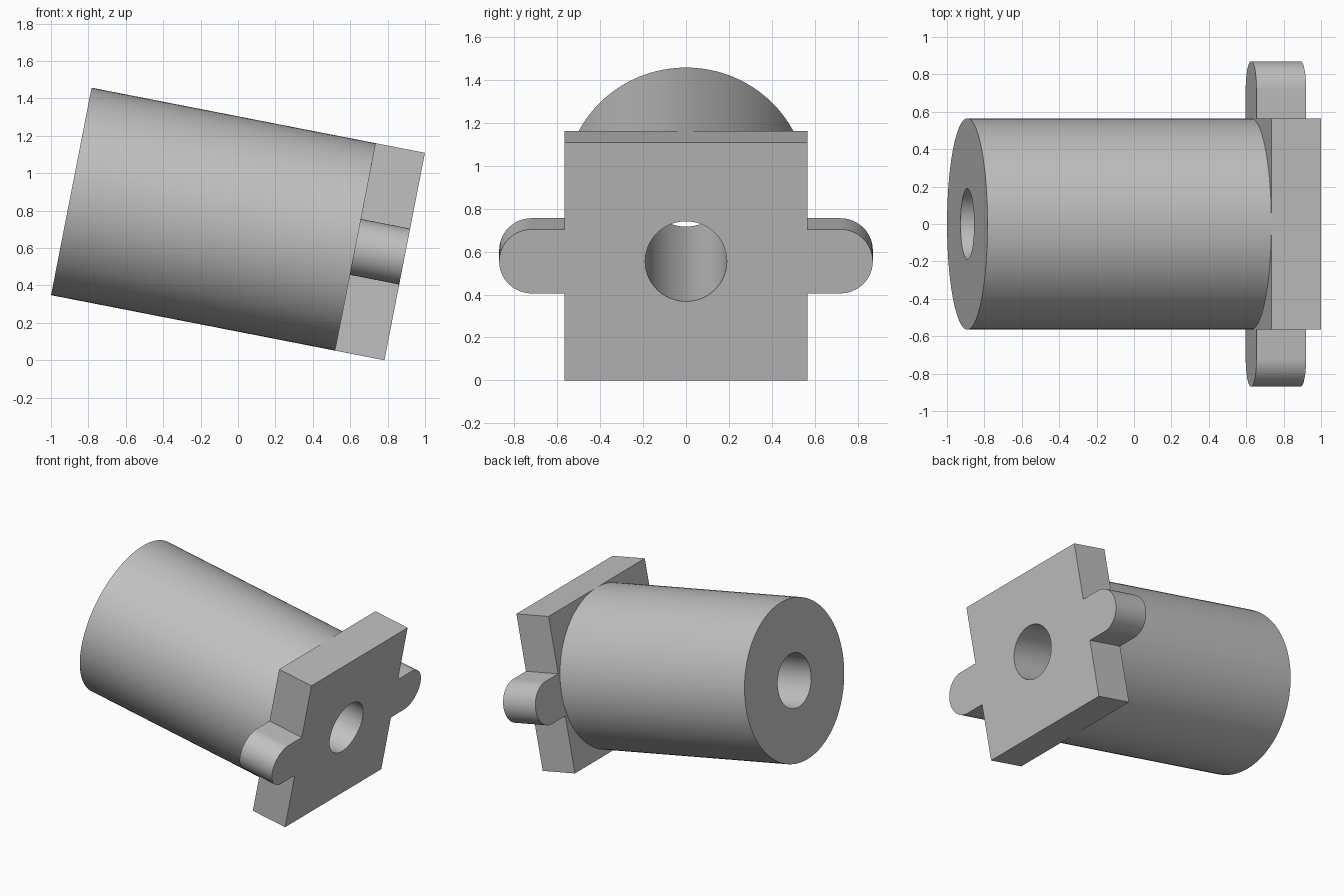
import bpy
import bmesh
from math import radians, pi, sin, cos
from mathutils import Matrix, Vector

cube = bpy.data.objects.get("Cube")
if cube:
    bpy.data.objects.remove(cube, do_unlink=True)

# Main sizes, measured along the tilted axis
HALF_LENGTH = 0.908
RADIUS = 0.565
HOLE_RADIUS = 0.19
PLATE = 0.27
EAR_RADIUS = 0.152
EAR_CENTRE = 0.718
SEGMENTS = 96
TILT = radians(11.05)
PLATE_BACK = HALF_LENGTH - PLATE

grey = bpy.data.materials.new("light grey")
grey.use_nodes = True
colour = (0.53, 0.53, 0.53, 1)
grey.diffuse_color = colour
grey.node_tree.nodes["Principled BSDF"].inputs["Base Color"].default_value = colour

# Tilt the whole fitting and rest its lowest edge on the ground
height = HALF_LENGTH * sin(TILT) + RADIUS * cos(TILT)
placement = Matrix.Translation((0, 0, height)) @ Matrix.Rotation(TILT, 4, "Y")


def finish(bm, name):
    bmesh.ops.recalc_face_normals(bm, faces=bm.faces)
    bm.transform(placement)
    mesh = bpy.data.meshes.new(name)
    bm.to_mesh(mesh)
    bm.free()
    mesh.materials.append(grey)
    obj = bpy.data.objects.new(name, mesh)
    bpy.context.collection.objects.link(obj)
    bpy.ops.object.select_all(action="DESELECT")
    obj.select_set(True)
    bpy.context.view_layer.objects.active = obj
    bpy.ops.object.shade_smooth_by_angle(angle=radians(30))


def arc(radius, centre, start, end, steps):
    angles = [start + (end - start) * i / steps for i in range(steps + 1)]
    return [(centre + radius * cos(a), radius * sin(a)) for a in angles]


def loop(bm, points):
    verts = [bm.verts.new((PLATE_BACK, y, z)) for y, z in points]
    return [bm.edges.new((v, verts[i - 1])) for i, v in enumerate(verts)]


# Thick round body with a bore, lathed around the x axis
bm = bmesh.new()
profile = [(PLATE_BACK, RADIUS), (-HALF_LENGTH, RADIUS),
           (-HALF_LENGTH, HOLE_RADIUS), (PLATE_BACK, HOLE_RADIUS)]
verts = [bm.verts.new((x, r, 0)) for x, r in profile]
edges = [bm.edges.new(pair) for pair in zip(verts, verts[1:])]
bmesh.ops.spin(bm, geom=verts + edges, cent=(0, 0, 0), axis=(1, 0, 0),
               angle=2 * pi, steps=SEGMENTS, use_duplicate=False)
bmesh.ops.remove_doubles(bm, verts=bm.verts, dist=0.0001)
finish(bm, "round_body")

# Square end plate with a rounded ear on each side and the bore through it
half = [(RADIUS, -RADIUS), (RADIUS, -EAR_RADIUS)]
half += arc(EAR_RADIUS, EAR_CENTRE, -pi / 2, pi / 2, 32)
half += [(RADIUS, EAR_RADIUS), (RADIUS, RADIUS)]
outline = half + [(-y, -z) for y, z in half]
bm = bmesh.new()
edges = loop(bm, outline)
edges += loop(bm, arc(HOLE_RADIUS, 0, 0, 2 * pi, SEGMENTS)[:-1])
bmesh.ops.triangle_fill(bm, edges=edges, use_beauty=True, normal=Vector((1, 0, 0)))
extruded = bmesh.ops.extrude_face_region(bm, geom=bm.faces[:], use_keep_orig=True)
moved = [g for g in extruded["geom"] if isinstance(g, bmesh.types.BMVert)]
bmesh.ops.translate(bm, verts=moved, vec=(PLATE, 0, 0))
bmesh.ops.dissolve_limit(bm, angle_limit=radians(0.5), verts=bm.verts, edges=bm.edges)
finish(bm, "end_plate")
